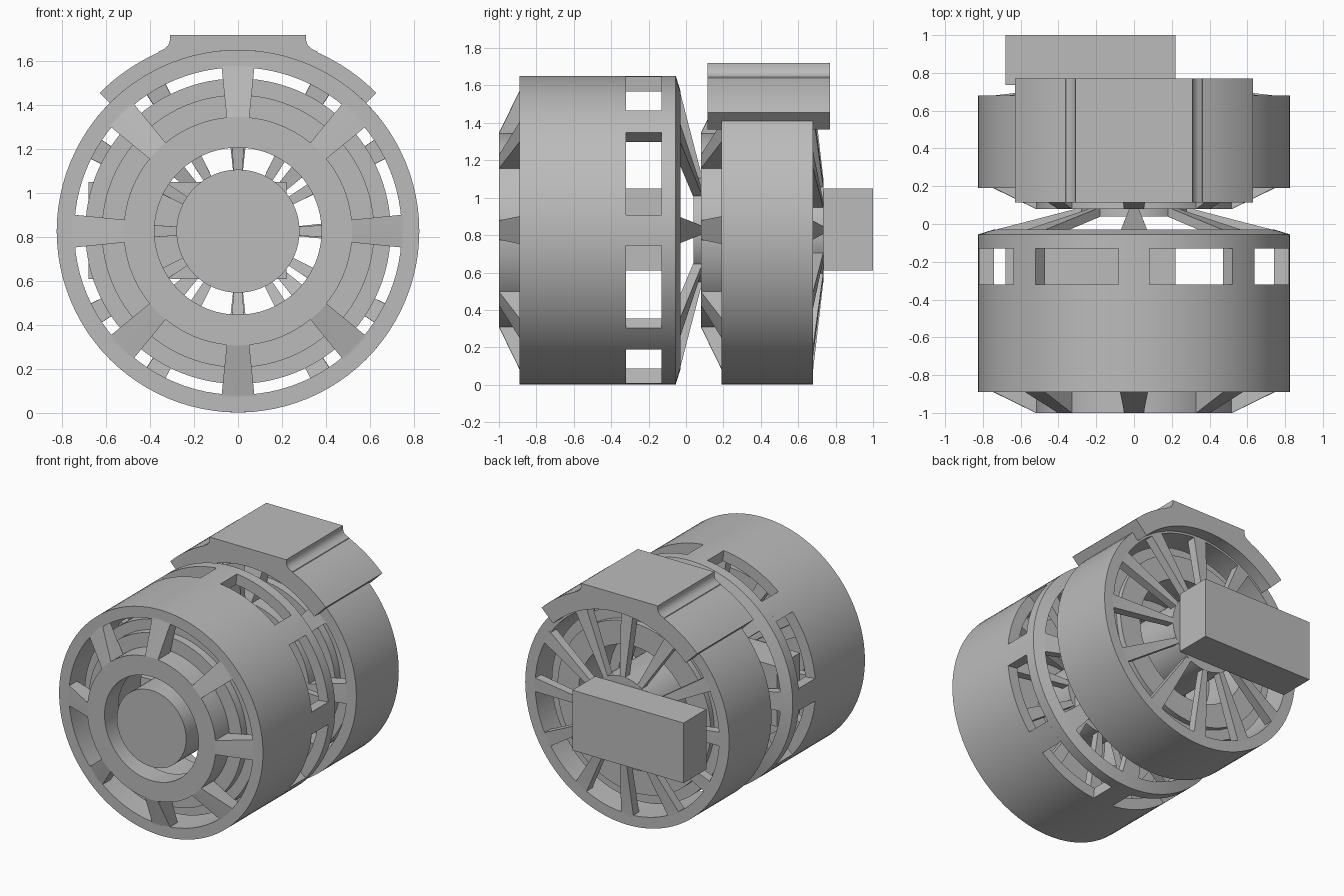
import bpy, bmesh, math

cube = bpy.data.objects.get("Cube")
if cube:
    bpy.data.objects.remove(cube, do_unlink=True)

AXIS_Z = 0.827
OUTER, INNER = 0.825, 0.745
SHIFT = 1.08                      # distance between the two units
WEDGE = math.radians(5.7)         # half angle of a broad spoke
TURN = 2 * math.pi

grey = bpy.data.materials.new("plain grey")
grey.use_nodes = True
grey.diffuse_color = (0.5, 0.5, 0.5, 1)
grey.node_tree.nodes["Principled BSDF"].inputs["Base Color"].default_value = (0.5, 0.5, 0.5, 1)
parts = []


def finish(name, bm):
    bmesh.ops.recalc_face_normals(bm, faces=bm.faces)
    mesh = bpy.data.meshes.new(name)
    bm.to_mesh(mesh)
    bm.free()
    mesh.materials.append(grey)
    obj = bpy.data.objects.new(name, mesh)
    bpy.context.collection.objects.link(obj)
    parts.append(obj)
    return obj


def polar(r, y, a, side=0.0):
    return (r * math.cos(a) - side * math.sin(a), y,
            AXIS_Z + r * math.sin(a) + side * math.cos(a))


def bridge(bm, loops, closed):
    """Skin a run of cross-sections, capping the ends of an open run."""
    n = len(loops[0])
    pairs = list(zip(loops, loops[1:]))
    if closed:
        pairs.append((loops[-1], loops[0]))
    else:
        bm.faces.new(loops[0])
        bm.faces.new(loops[-1][::-1])
    for a, b in pairs:
        for i in range(n):
            j = (i + 1) % n
            bm.faces.new((a[i], b[i], b[j], a[j]))


def ring(name, profile, steps=96):
    bm = bmesh.new()
    loops = [[bm.verts.new(polar(r, y, TURN * k / steps)) for r, y in profile]
             for k in range(steps)]
    bridge(bm, loops, True)
    return finish(name, bm)


def tube(name, r0, r1, y0, y1):
    return ring(name, [(r0, y0), (r1, y0), (r1, y1), (r0, y1)])


def wedges(name, profile, count, steps=4):
    """Sectors of a turned profile, repeated around the axis."""
    bm = bmesh.new()
    for c in range(count):
        mid = TURN * c / count
        loops = [[bm.verts.new(polar(r, y, mid + WEDGE * (2 * k / steps - 1)))
                  for r, y in profile] for k in range(steps + 1)]
        bridge(bm, loops, False)
    return finish(name, bm)


def spokes(name, profile, count):
    """Straight tapering bars; profile points are radius, y, half width."""
    bm = bmesh.new()
    for c in range(count):
        a = TURN * c / count
        loops = [[bm.verts.new(polar(r, y, a, s * w)) for r, y, w in profile]
                 for s in (-1, 1)]
        bridge(bm, loops, False)
    return finish(name, bm)


def disc(name, radius, y0, y1, steps=64):
    bm = bmesh.new()
    loops = [[bm.verts.new(polar(radius, y, TURN * k / steps)) for k in range(steps)]
             for y in (y0, y1)]
    bridge(bm, loops, False)
    return finish(name, bm)


def block(name, low, high):
    bm = bmesh.new()
    bmesh.ops.create_cube(bm, size=1)
    for v in bm.verts:
        v.co = [(a + b) / 2 + c * (b - a) for a, b, c in zip(low, high, v.co)]
    return finish(name, bm)


def motor(label, y):
    """Inner works shared by both units; y is the front plane."""
    # front hub ring and its eight broad sloping spokes
    tube(label + "_hub_ring", 0.38, 0.52, y, y + 0.16)
    wedges(label + "_front_spokes",
           [(0.51, y), (0.52, y), (INNER, y + 0.11), (0.76, y + 0.11),
            (0.76, y + 0.2), (0.51, y + 0.14)], 8)
    # stepped winding rings
    tube(label + "_inner_winding", 0.45, 0.62, y + 0.16, y + 0.52)
    tube(label + "_outer_winding", 0.62, 0.695, y + 0.22, y + 0.48)
    # central shaft and narrow back spokes
    disc(label + "_shaft", 0.28, y, y + 0.655)
    spokes(label + "_back_spokes",
           [(0.76, y + 0.6, 0.05), (INNER, y + 0.6, 0.05), (0.27, y + 0.655, 0.02),
            (0.27, y + 0.6, 0.02), (0.76, y + 0.53, 0.05)], 12)
    # block behind the shaft
    block(label + "_block", (-0.68, y + 0.655, 0.61), (0.22, y + 0.92, 1.05))


motor("front", -1.0)
motor("rear", -1.0 + SHIFT)

# front drum: solid band, windowed band made of pillars, back rim
tube("front_drum", INNER, OUTER, -0.89, -0.32)
wedges("window_pillars", [(INNER, -0.32), (OUTER, -0.32), (OUTER, -0.13), (INNER, -0.13)], 8)
ring("front_drum_rim", [(INNER, -0.13), (OUTER, -0.13), (OUTER, -0.055), (INNER, -0.03)])

# cone of tapering spokes between the units
spokes("middle_spokes", [(0.79, -0.045, 0.075), (0.27, 0.09, 0.022),
                         (0.27, 0.04, 0.022), (0.76, -0.09, 0.075)], 8)
disc("middle_hub", 0.28, 0.04, 0.085)

# rear drum
tube("rear_drum", INNER, OUTER, -0.89 + SHIFT, 0.68)

# saddle over the rear drum: flat top, filleted shoulders, curved skirts
half = [(0.31, 1.72), (0.31, 1.695), (0.317, 1.673), (0.335, 1.656), (0.36, 1.645)]
START, END = math.radians(66), math.radians(45)
for k in range(9):
    a = START + (END - START) * k / 8
    half.append((0.89 * math.cos(a), AXIS_Z + 0.89 * math.sin(a)))
for k in range(13):
    a = END + (math.pi / 2 - END) * k / 12
    half.append((0.76 * math.cos(a), AXIS_Z + 0.76 * math.sin(a)))
outline = half + [(-x, z) for x, z in half[-2::-1]]
bm = bmesh.new()
bridge(bm, [[bm.verts.new((x, y, z)) for x, z in outline] for y in (0.115, 0.77)], False)
finish("saddle", bm)

# smooth turned surfaces, keep the edges sharp
bpy.ops.object.select_all(action="DESELECT")
for obj in parts:
    obj.select_set(True)
bpy.context.view_layer.objects.active = parts[0]
bpy.ops.object.shade_smooth_by_angle(angle=math.radians(30))
